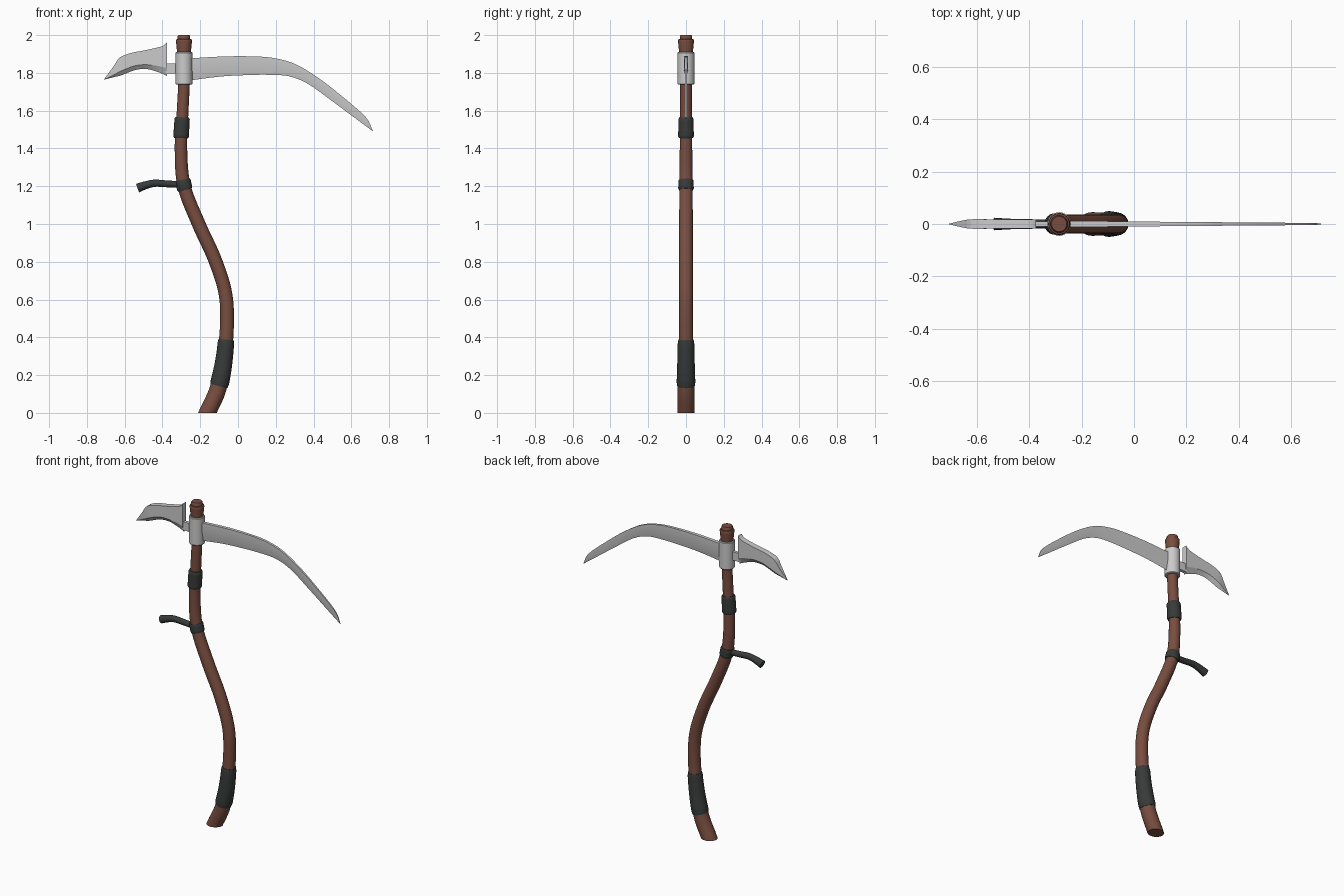
import bpy, bmesh, math
from mathutils import Vector

if "Cube" in bpy.data.objects:
    bpy.data.objects.remove(bpy.data.objects["Cube"])


def material(name, rgb):
    m = bpy.data.materials.new(name)
    m.diffuse_color = (*rgb, 1)
    m.use_nodes = True
    m.node_tree.nodes["Principled BSDF"].inputs["Base Color"].default_value = m.diffuse_color
    return m


WOOD = material("brown_wood", (0.19, 0.075, 0.05))
DARK = material("dark_wrap", (0.04, 0.042, 0.042))


def loft(name, rings, mat=None, angle=35):
    """Skin a list of equal-length point rings and cap both ends."""
    bm = bmesh.new()
    vs = [[bm.verts.new(p) for p in ring] for ring in rings]
    n = len(rings[0])
    for a, b in zip(vs, vs[1:]):
        for i in range(n):
            j = (i + 1) % n
            bm.faces.new((a[i], a[j], b[j], b[i]))
    bm.faces.new(vs[0])
    bm.faces.new(vs[-1])
    bmesh.ops.remove_doubles(bm, verts=bm.verts, dist=1e-5)
    bmesh.ops.recalc_face_normals(bm, faces=bm.faces)
    me = bpy.data.meshes.new(name)
    bm.to_mesh(me)
    bm.free()
    ob = bpy.data.objects.new(name, me)
    bpy.context.collection.objects.link(ob)
    if mat:
        me.materials.append(mat)
    bpy.ops.object.select_all(action='DESELECT')
    ob.select_set(True)
    bpy.context.view_layer.objects.active = ob
    bpy.ops.object.shade_smooth_by_angle(angle=math.radians(angle))
    return ob


def spline(pts, steps):
    """Catmull-Rom through tuples of any length."""
    v = [Vector(p) for p in pts]
    v = [2 * v[0] - v[1]] + v + [2 * v[-1] - v[-2]]
    out = []
    for p0, p1, p2, p3 in zip(v, v[1:], v[2:], v[3:]):
        for s in range(steps):
            t = s / steps
            out.append(0.5 * (2 * p1 + (p2 - p0) * t + (2 * p0 - 5 * p1 + 4 * p2 - p3) * t * t
                              + (3 * p1 - p0 - 3 * p2 + p3) * t ** 3))
    return out + [v[-2]]


def tube(name, path, mat, sides=24, flat_base=False):
    """Round sweep along (x, z, radius) points in the y = 0 plane."""
    rings = []
    for k, (x, z, r) in enumerate(path):
        a, b = path[max(k - 1, 0)], path[min(k + 1, len(path) - 1)]
        if abs(b[0] - a[0]) + abs(b[1] - a[1]) < 1e-6:
            a = path[max(k - 2, 0)]
        t = Vector((b[0] - a[0], 0, b[1] - a[1])).normalized()
        side = Vector((t.z, 0, -t.x))
        ring = []
        for i in range(sides):
            w = 2 * math.pi * i / sides
            p = Vector((x, 0, z)) + side * r * math.cos(w) + Vector((0, r * math.sin(w), 0))
            if flat_base and k == 0:
                p -= t * (p.z / t.z)
            ring.append(p)
        rings.append(ring)
    return loft(name, rings, mat)


def lathe(name, x, profile, mat=None, sides=24):
    return loft(name, [[(x + r * math.cos(2 * math.pi * i / sides), r * math.sin(2 * math.pi * i / sides), z)
                        for i in range(sides)] for r, z in profile], mat)


# Curved wooden shaft
shaft = spline([(-.162, 0, .045), (-.102, .14, .044), (-.066, .35, .038), (-.062, .6, .036),
                (-.118, .8, .036), (-.208, 1.0, .036), (-.285, 1.2, .035), (-.302, 1.4, .033),
                (-.293, 1.6, .031), (-.286, 1.75, .031), (-.286, 1.92, .033)], 8)
tube("shaft", shaft, WOOD, flat_base=True)
lathe("shaft_cap", -.286, [(.036, 1.9), (.037, 1.915), (.042, 1.965), (.042, 1.973), (.039, 1.978),
                           (.033, 1.98), (.033, 1.994), (.029, 2.0)], WOOD)


def at(z):
    for a, b in zip(shaft, shaft[1:]):
        if a[1] <= z <= b[1]:
            return a.lerp(b, (z - a[1]) / (b[1] - a[1]))


# Dark wraps that follow the shaft
def wrap(name, z0, z1, extra, n=12):
    path = []
    for i in range(n + 1):
        x, z, r = at(z0 + (z1 - z0) * i / n)
        path.append((x, z, r + extra * (0.45 if i in (0, n) else 1)))
    tube(name, path, DARK)


wrap("lower_grip", .142, .388, .006)
wrap("upper_grip", 1.455, 1.565, .009)
wrap("handle_ring", 1.18, 1.235, .006, 6)

# Side handle
tube("side_handle", spline([(-.285, 1.208, .018), (-.37, 1.212, .018), (-.44, 1.216, .019),
                            (-.49, 1.205, .021), (-.532, 1.19, .024)], 5), DARK, 16)

# Metal socket and stem
lathe("socket", -.286, [(.042, 1.738), (.045, 1.742), (.045, 1.906), (.042, 1.91)])
lathe_stem = [[(x, y, z) for y, z in ((-.01, 1.797), (.01, 1.797), (.01, 1.85), (-.01, 1.85))]
              for x in (-.385, -.30)]
loft("stem", lathe_stem)


def blade(name, top, edge, thick, ridge, steps):
    """Flat-backed blade: slab above a ridge, bevelled to a sharp lower edge."""
    rings = []
    for u, e, k in zip(spline(top, steps), spline(edge, steps), spline(thick, steps)):
        m = e.lerp(u, ridge)
        t = max(k[0], .0005)
        rings.append([(u[0], t, u[1]), (u[0], -t, u[1]), (m[0], -t, m[1]),
                      (e[0], 0, e[1]), (m[0], t, m[1])])
    return loft(name, rings, angle=12)


# Long scythe blade
blade("long_blade",
      [(-.27, 1.876), (-.1, 1.886), (.05, 1.888), (.18, 1.88), (.30, 1.848), (.42, 1.777),
       (.54, 1.685), (.675, 1.567), (.714, 1.493)],
      [(-.27, 1.758), (-.1, 1.78), (.04, 1.788), (.16, 1.79), (.27, 1.782), (.37, 1.742),
       (.49, 1.657), (.63, 1.553), (.713, 1.492)],
      [(t, 0) for t in (.011, .0105, .009, .008, .007, .006, .005, .004, .0015)], .5, 4)

# Short counter blade
blade("short_blade",
      [(-.375, 1.965), (-.385, 1.952), (-.412, 1.938), (-.50, 1.918), (-.56, 1.907),
       (-.624, 1.883), (-.66, 1.833), (-.709, 1.766)],
      [(-.375, 1.781), (-.385, 1.788), (-.42, 1.803), (-.48, 1.82), (-.545, 1.815),
       (-.615, 1.788), (-.65, 1.779), (-.708, 1.765)],
      [(t, 0) for t in (.018, .018, .018, .018, .018, .018, .012, .0005)], .24, 3)
